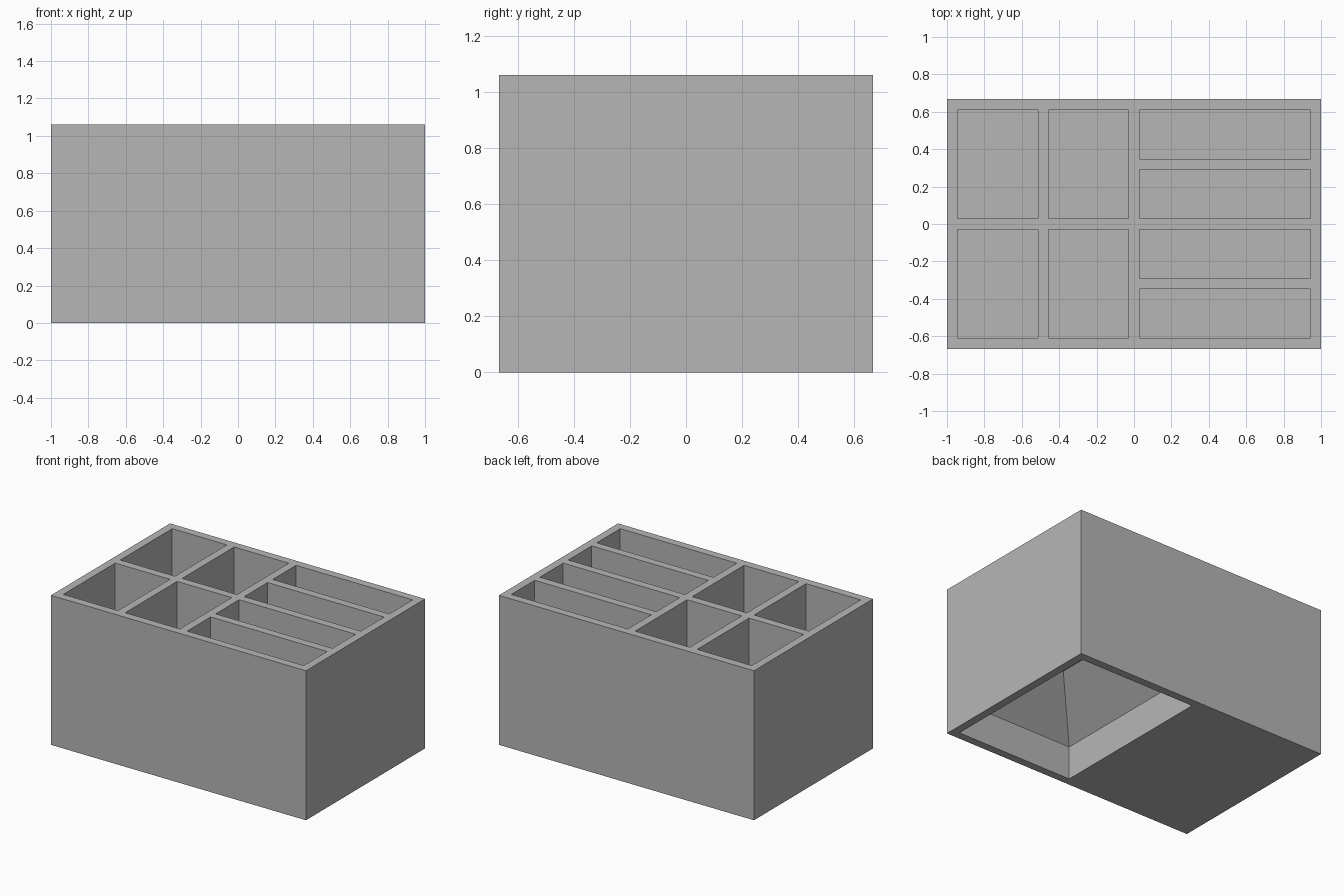
import bpy
import bmesh

if "Cube" in bpy.data.objects:
    bpy.data.objects.remove(bpy.data.objects["Cube"], do_unlink=True)

HALF_X, HALF_Y, HEIGHT = 1.0, 0.667, 1.06
WALL = 0.057
SLOT_FLOOR = 0.60
INNER_X, INNER_Y = HALF_X - WALL, HALF_Y - WALL

grey = bpy.data.materials.new("plain grey")
grey.use_nodes = True
colour = (0.47, 0.47, 0.47, 1)
grey.diffuse_color = colour
grey.node_tree.nodes["Principled BSDF"].inputs["Base Color"].default_value = colour


def add_block(bm, x0, x1, y0, y1, z0, z1, top_inset=0.0):
    """Add a box, with its top optionally drawn in on all sides."""
    rings = []
    for z, i in ((z0, 0.0), (z1, top_inset)):
        corners = ((x0 + i, y0 + i), (x1 - i, y0 + i), (x1 - i, y1 - i), (x0 + i, y1 - i))
        rings.append([bm.verts.new((x, y, z)) for x, y in corners])
    low, high = rings
    bm.faces.new(low[::-1])
    bm.faces.new(high)
    for a in range(4):
        b = (a + 1) % 4
        bm.faces.new((low[a], low[b], high[b], high[a]))


def make_object(name, bm):
    bmesh.ops.recalc_face_normals(bm, faces=bm.faces)
    mesh = bpy.data.meshes.new(name)
    bm.to_mesh(mesh)
    bm.free()
    mesh.materials.append(grey)
    obj = bpy.data.objects.new(name, mesh)
    bpy.context.collection.objects.link(obj)
    return obj


def cells(start, end, count):
    """Split a span into equal cells with a wall between neighbours."""
    size = (end - start - WALL * (count - 1)) / count
    return [(start + k * (size + WALL), start + k * (size + WALL) + size) for k in range(count)]


# Solid outer block
bm = bmesh.new()
add_block(bm, -HALF_X, HALF_X, -HALF_Y, HALF_Y, 0, HEIGHT)
tray = make_object("organizer_tray", bm)

# Deep pockets on one half, shallow long slots on the other
bm = bmesh.new()
above = HEIGHT + 0.1
right_half, left_half = cells(-INNER_X, INNER_X, 2)
for x0, x1 in cells(*right_half, 2):
    for y0, y1 in cells(-INNER_Y, INNER_Y, 2):
        add_block(bm, x0, x1, y0, y1, WALL, above)
for y0, y1 in cells(-INNER_Y, INNER_Y, 4):
    add_block(bm, *left_half, y0, y1, SLOT_FLOOR, above)
pockets = make_object("pocket_cutter", bm)

# Underside recess: straight walls, then a hipped ceiling with a flat middle
bm = bmesh.new()
spring, ceiling = 0.235, SLOT_FLOOR - WALL
add_block(bm, *left_half, -INNER_Y, INNER_Y, -0.1, spring)
lid = max(bm.faces, key=lambda f: f.calc_center_median().z)
slope = ceiling - spring
top = bmesh.ops.extrude_face_region(bm, geom=[lid])["geom"]
bmesh.ops.delete(bm, geom=[lid], context="FACES_ONLY")
mid_x = sum(left_half) / 2
for v in (g for g in top if isinstance(g, bmesh.types.BMVert)):
    v.co.x += slope if v.co.x < mid_x else -slope
    v.co.y += slope if v.co.y < 0 else -slope
    v.co.z = ceiling
recess = make_object("underside_cutter", bm)

# Cut the hollows out and discard the cutters
bpy.context.view_layer.objects.active = tray
for cutter in (pockets, recess):
    cutter.hide_render = True
    cut = tray.modifiers.new(cutter.name, "BOOLEAN")
    cut.operation = "DIFFERENCE"
    cut.solver = "EXACT"
    cut.object = cutter
    bpy.ops.object.modifier_apply(modifier=cut.name)
    bpy.data.objects.remove(cutter, do_unlink=True)
